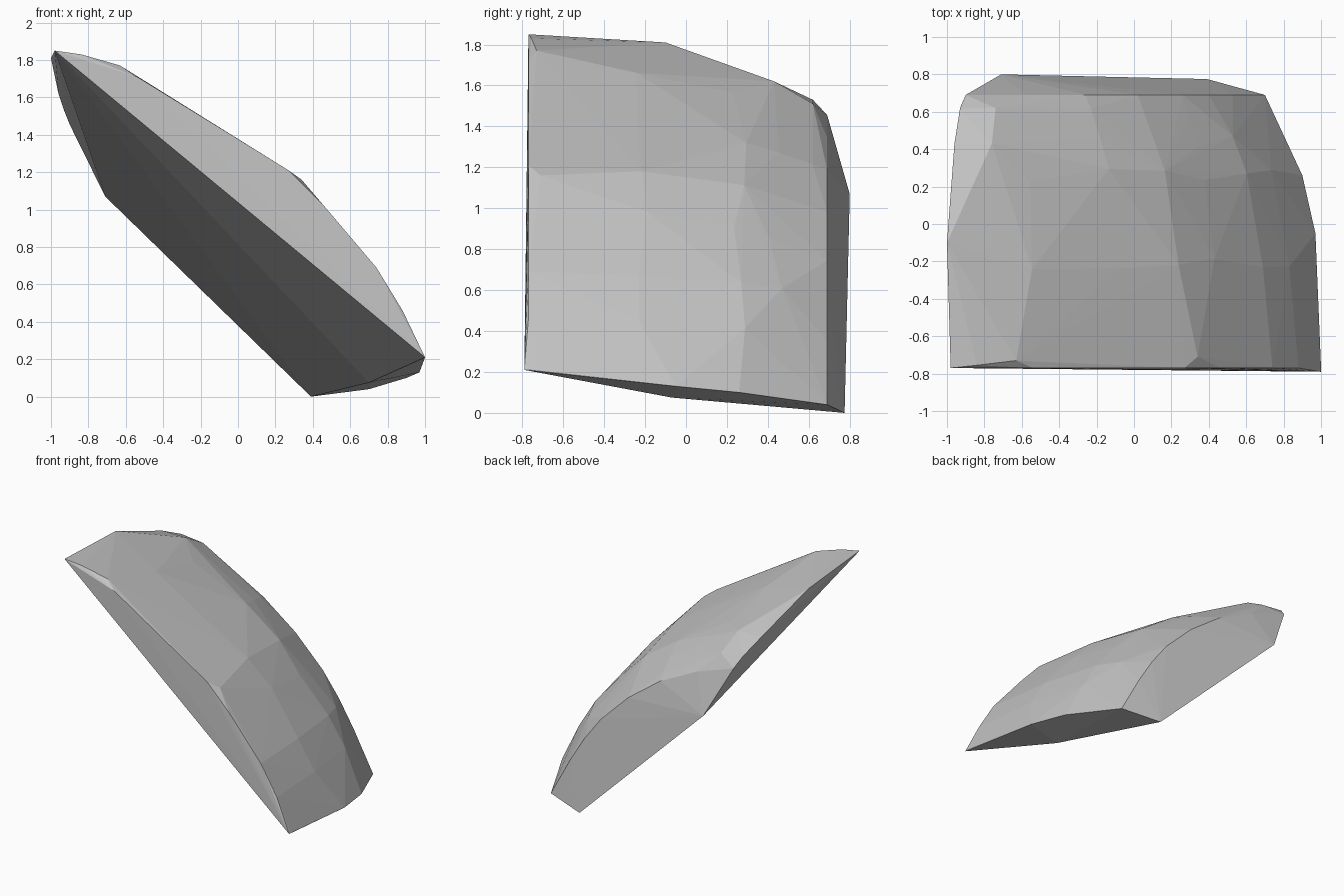
import bpy
import bmesh
import random
from mathutils import Vector

if "Cube" in bpy.data.objects:
    bpy.data.objects.remove(bpy.data.objects["Cube"])

random.seed(4)

# Crown profiles (x, z) along the front and back edges, upper end to lower end
FRONT = [(-.98, 1.85), (-.54, 1.71), (-.05, 1.408), (.27, 1.21),
         (.46, 1.02), (.74, .69), (.88, .46), (1, .21)]
BACK = [(-.9, 1.455), (-.58, 1.345), (-.26, 1.185), (.02, .98),
        (.26, .745), (.4, .56), (.53, .35), (.7, .04)]

# Depth of each cross-section and how far it has moved to the back profile
ROWS = [(-.77, 0), (-.2, .14), (.27, .41), (.45, .61), (.6, .85), (.69, 1)]

points = []
for y, blend in ROWS:
    for i, (f, b) in enumerate(zip(FRONT, BACK)):
        w, yy = blend, y
        if 0 < blend < 1:
            if i in (0, len(FRONT) - 1):
                continue  # the ends are shaped by the points below
            # Slight irregularity for the chipped facets
            w += random.uniform(-.015, .015)
            yy += random.uniform(-.05, .03)
        p = Vector(f).lerp(Vector(b), w)
        points.append((p.x, yy, p.y))

# Base corners, end bulges, upper back ridge and chips beside the front edge
points += [(-.71, .80, 1.07), (.39, .775, 0), (1, -.79, .21),
           (-1, -.1, 1.81), (-.96, .43, 1.62), (-.93, .62, 1.53),
           (-.76, .43, 1.62), (-.74, .62, 1.51),
           (.97, -.05, .13), (.9, .26, .1), (.7, -.07, .075),
           (-.84, -.755, 1.83), (-.63, -.73, 1.77), (.34, -.71, 1.16)]

# Faceted stone shard wrapped around the section points
bm = bmesh.new()
for p in points:
    bm.verts.new(p)
bmesh.ops.convex_hull(bm, input=bm.verts[:])
loose = [v for v in bm.verts if not v.link_faces]
bmesh.ops.delete(bm, geom=loose, context='VERTS')
bmesh.ops.recalc_face_normals(bm, faces=bm.faces[:])

mesh = bpy.data.meshes.new("stone_shard")
bm.to_mesh(mesh)
bm.free()
stone = bpy.data.materials.new("stone_grey")
stone.diffuse_color = (.55, .55, .55, 1)
stone.use_nodes = True
stone.node_tree.nodes["Principled BSDF"].inputs["Base Color"].default_value = stone.diffuse_color
mesh.materials.append(stone)
shard = bpy.data.objects.new("stone_shard", mesh)
bpy.context.collection.objects.link(shard)
